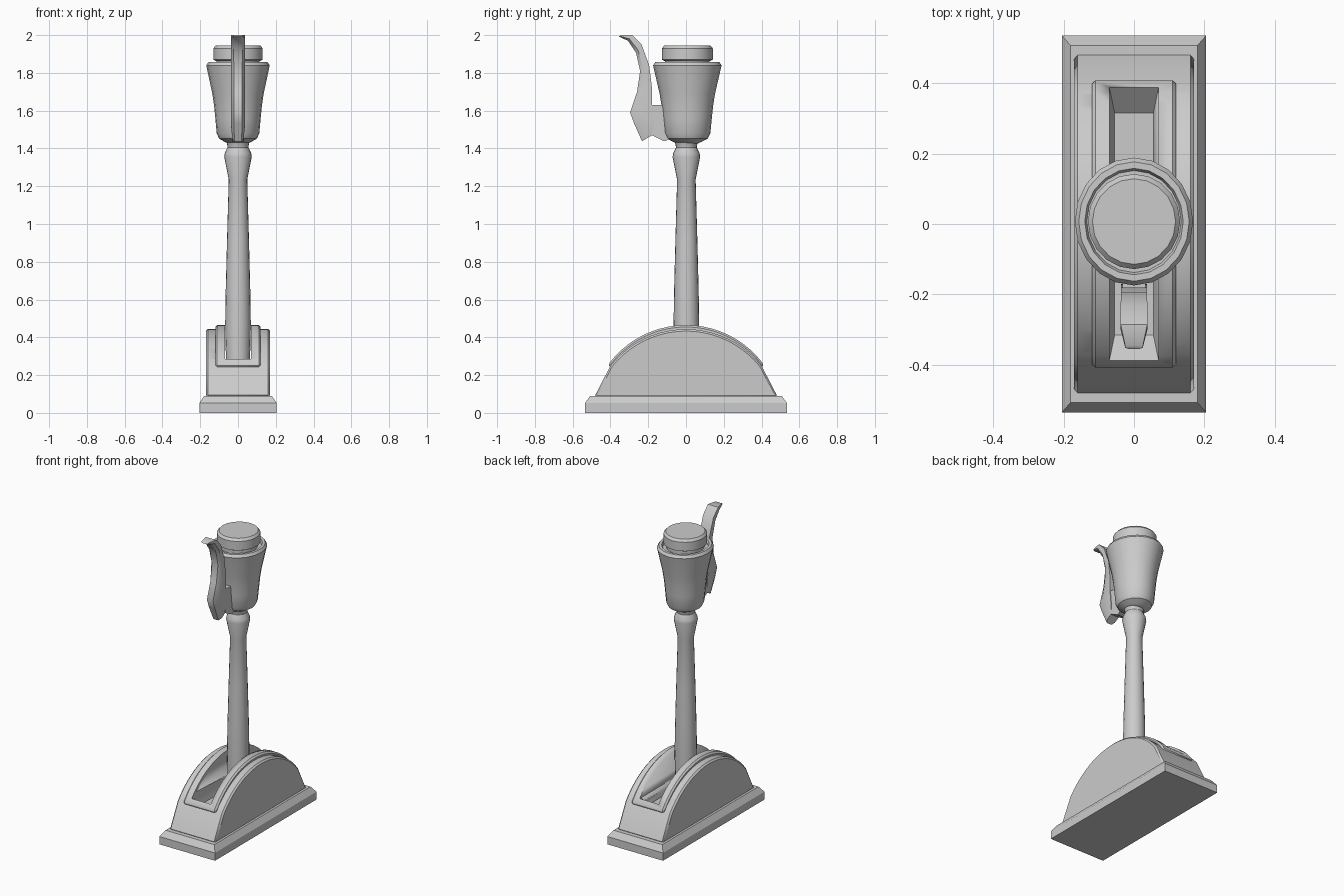
import bpy, bmesh, math

if "Cube" in bpy.data.objects:
    bpy.data.objects.remove(bpy.data.objects["Cube"])


def finish(name, bm, angle=32):
    """Turn a bmesh into a named, angle-smoothed object."""
    bmesh.ops.recalc_face_normals(bm, faces=bm.faces)
    me = bpy.data.meshes.new(name)
    bm.to_mesh(me)
    bm.free()
    ob = bpy.data.objects.new(name, me)
    bpy.context.collection.objects.link(ob)
    bpy.ops.object.select_all(action='DESELECT')
    ob.select_set(True)
    bpy.context.view_layer.objects.active = ob
    bpy.ops.object.shade_smooth_by_angle(angle=math.radians(angle))
    return ob


def loft(name, rings, angle=32):
    """Skin a list of equal-length closed rings and cap both ends."""
    bm = bmesh.new()
    vs = [[bm.verts.new(p) for p in r] for r in rings]
    n = len(vs[0])
    for a, b in zip(vs, vs[1:]):
        for i in range(n):
            j = (i + 1) % n
            bm.faces.new((a[i], a[j], b[j], b[i]))
    bm.faces.new(vs[0])
    bm.faces.new(vs[-1])
    return finish(name, bm, angle)


def prism(name, profile, w, angle=32):
    """Extrude a y-z outline symmetrically along x."""
    return loft(name, [[(x, y, z) for y, z in profile] for x in (-w, w)], angle)


def lathe(name, profile, cy=0.0, sy=1.0, n=20):
    """Turn an r-z profile around the vertical axis."""
    return loft(name, [[(r * math.cos(2 * math.pi * i / n),
                         cy + sy * r * math.sin(2 * math.pi * i / n), z)
                        for i in range(n)] for r, z in profile])


def rect(x, y, z):
    return [(-x, -y, z), (x, -y, z), (x, y, z), (-x, y, z)]


def arc(apex, y, z, n=20):
    """Points of an arch from (y, z) over the apex to (-y, z)."""
    s = apex - z
    r = (y * y + s * s) / (2 * s)
    t = math.asin(y / r)
    return [(r * math.sin(t - 2 * t * i / n),
             apex - r + r * math.cos(t - 2 * t * i / n)) for i in range(n + 1)]


def apply_mod(ob, kind, **props):
    m = ob.modifiers.new(kind, kind)
    for k, v in props.items():
        setattr(m, k, v)
    bpy.context.view_layer.objects.active = ob
    bpy.ops.object.modifier_apply(modifier=m.name)


# Stepped base plate
loft("base_plate", [rect(.205, .535, 0), rect(.205, .535, .052),
                    rect(.18, .507, .09)])

# Arched housing and the raised frame on top of it
housing = prism("arched_housing",
                [(.485, .085)] + arc(.443, .4, .25) + [(-.485, .085)], .17)
frame = prism("slot_frame",
              [(.41, .24)] + arc(.465, .405, .265) + [(-.41, .24)], .12)

# Slot for the lever, with sloping lower walls
cutter = loft("slot_cutter", [rect(.055, .315, .22), rect(.07, .388, .285),
                              rect(.07, .388, .7)])
for ob in (housing, frame):
    apply_mod(ob, 'BEVEL', width=.01, segments=1, limit_method='ANGLE',
              angle_limit=math.radians(50))
    apply_mod(ob, 'BOOLEAN', operation='DIFFERENCE', object=cutter,
              solver='EXACT')
bpy.data.objects.remove(cutter)

# Turned shaft with flared collar and neck
lathe("lever_shaft", [(.062, .21), (.068, .46), (.065, .65), (.058, .92),
                      (.049, 1.235), (.073, 1.355), (.07, 1.375),
                      (.055, 1.405), (.058, 1.425), (.07, 1.45)], cy=.002)

# Flared grip with recessed rim
lathe("grip", [(.05, 1.425), (.07, 1.435), (.1, 1.452), (.113, 1.48),
               (.12, 1.56), (.127, 1.63), (.136, 1.69), (.168, 1.84),
               (.157, 1.857), (.14, 1.857), (.134, 1.84)], cy=.007, sy=1.08)

# Push button
lathe("push_button", [(.115, 1.83), (.115, 1.862), (.131, 1.87),
                      (.131, 1.93), (.118, 1.945)], cy=.007, sy=1.03)

# Squeeze trigger: curled blade, given as outer y/z, inner y/z, half width
blade = [(-.355, 1.992, -.345, 2.0, .025), (-.307, 1.97, -.285, 2.0, .038),
         (-.264, 1.905, -.235, 1.95, .038), (-.243, 1.81, -.195, 1.84, .037),
         (-.259, 1.70, -.18, 1.72, .037), (-.296, 1.59, -.18, 1.62, .037),
         (-.275, 1.533, -.17, 1.52, .037), (-.233, 1.438, -.18, 1.47, .03)]
rings = []
for oy, oz, iy, iz, w in blade:
    my, mz = oy + .35 * (iy - oy), oz + .35 * (iz - oz)
    rings.append([(-.6 * w, oy, oz), (.6 * w, oy, oz), (w, my, mz),
                  (w, iy, iz), (-w, iy, iz), (-w, my, mz)])
loft("trigger_blade", rings, 40)

# Bracket joining trigger and grip
prism("trigger_bracket", [(-.19, 1.63), (-.08, 1.63), (-.08, 1.45),
                          (-.116, 1.438), (-.18, 1.47)], .033)
